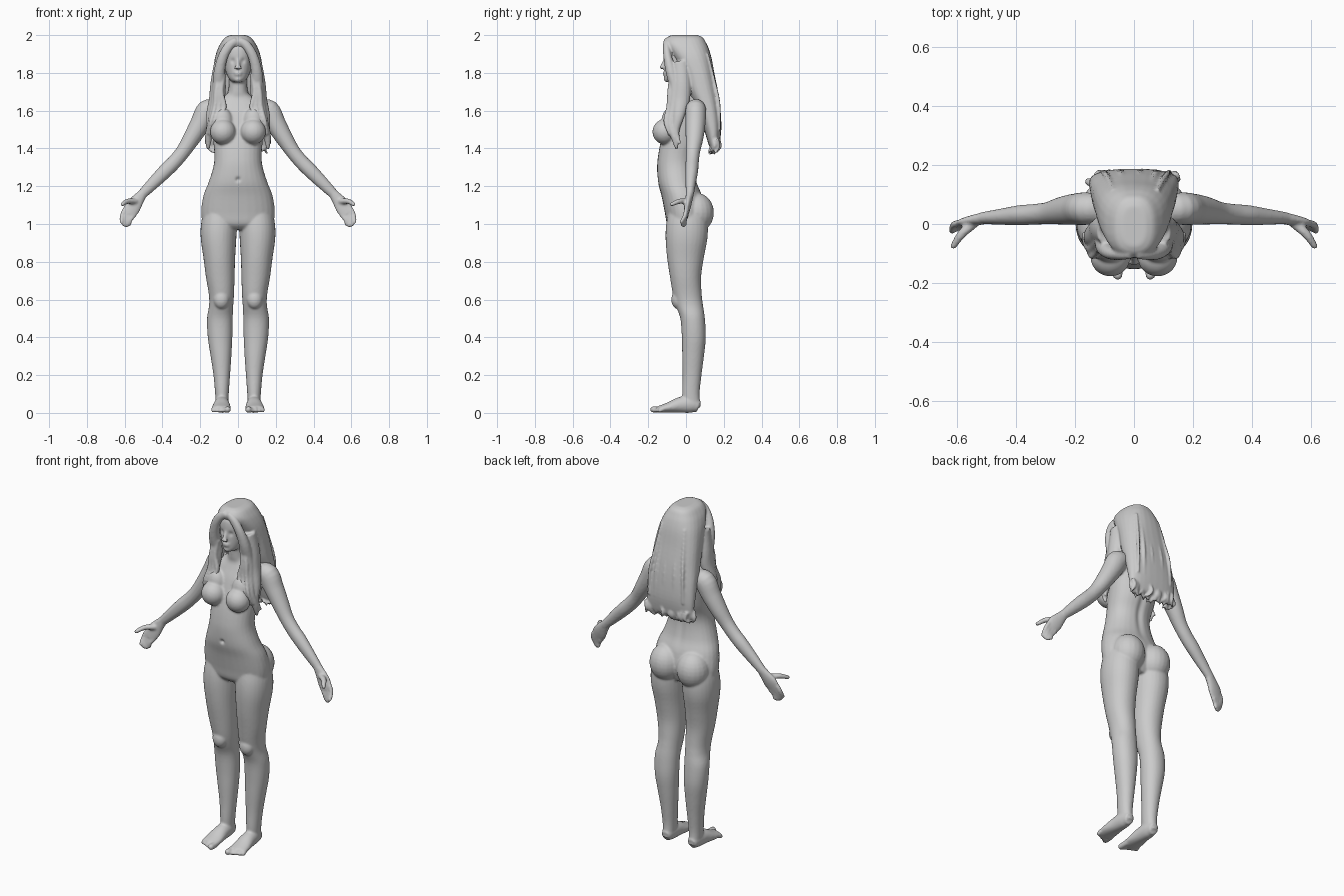
import bpy, bmesh, math, random
from mathutils import Vector, Matrix

random.seed(4)
N = 28


def spline(rows, steps=4):
    """Catmull-Rom through rows of numbers."""
    out = []
    for i in range(len(rows) - 1):
        a, b, c, d = (rows[max(i - 1, 0)], rows[i], rows[i + 1],
                      rows[min(i + 2, len(rows) - 1)])
        for k in range(steps):
            t = k / steps
            out.append([0.5 * (2 * q + (r - p) * t + (2 * p - 5 * q + 4 * r - s) * t * t
                               + (3 * q - p - 3 * r + s) * t ** 3)
                        for p, q, r, s in zip(a, b, c, d)])
    return out + [list(rows[-1])]


def skin(bm, rings):
    """Closed skin over (centre, u axis, v axis, power) rings."""
    loops = []
    for c, u, v, p in rings:
        loop = []
        for i in range(N):
            a = 2 * math.pi * i / N
            x, y = math.cos(a), math.sin(a)
            x = math.copysign(abs(x) ** (2 / p), x)
            y = math.copysign(abs(y) ** (2 / p), y)
            loop.append(bm.verts.new(c + u * x + v * y))
        loops.append(loop)
    for A, B in zip(loops, loops[1:]):
        for i in range(N):
            j = (i + 1) % N
            bm.faces.new((A[i], A[j], B[j], B[i]))
    bm.faces.new(loops[0][::-1])
    bm.faces.new(loops[-1])


def stack(bm, rows, side=1, power=2.2):
    """Level sections: z, centre x, half width, front y, back y."""
    skin(bm, [(Vector((side * x, (f + b) / 2, z)), Vector((w, 0, 0)),
               Vector((0, (b - f) / 2, 0)), power) for z, x, w, f, b in spline(rows)])


def ball(bm, x, y, z, rx, ry, rz):
    bmesh.ops.create_uvsphere(bm, u_segments=20, v_segments=14, radius=1,
                              matrix=Matrix.Translation((x, y, z)) @ Matrix.Diagonal((rx, ry, rz, 1)))


def tube(bm, rows, side=1, ref=(0, 1, 0)):
    """Tube along x, y, z with radius along ref and radius across it."""
    pts = spline(rows)
    pos = [Vector((side * p[0], p[1], p[2])) for p in pts]
    rings = []
    for i, p in enumerate(pts):
        t = (pos[min(i + 1, len(pos) - 1)] - pos[max(i - 1, 0)]).normalized()
        u = Vector(ref)
        u = (u - t * u.dot(t)).normalized()
        rings.append((pos[i], u * p[3], t.cross(u) * p[4], 2))
    skin(bm, rings)
    r = min(pts[-1][3:])
    ball(bm, *pos[-1], r, r, r)


def finish(bm, name, voxel, smooth):
    """Fuse all the parts into one smooth skin."""
    me = bpy.data.meshes.new(name)
    bm.to_mesh(me)
    bm.free()
    ob = bpy.data.objects.new(name, me)
    bpy.context.collection.objects.link(ob)
    m = ob.modifiers.new("fuse", 'REMESH')
    m.mode, m.voxel_size, m.use_smooth_shade = 'VOXEL', voxel, True
    m = ob.modifiers.new("soften", 'SMOOTH')
    m.factor, m.iterations = 0.5, smooth
    bpy.ops.object.select_all(action='DESELECT')
    ob.select_set(True)
    bpy.context.view_layer.objects.active = ob
    bpy.ops.object.convert(target='MESH')
    return ob


body = bmesh.new()
# torso and neck
stack(body, [(.97, 0, .13, -.07, .07), (1.0, 0, .18, -.10, .085), (1.06, 0, .195, -.112, .10),
             (1.15, 0, .183, -.13, .085), (1.22, 0, .156, -.148, .058), (1.30, 0, .131, -.153, .045),
             (1.36, 0, .125, -.148, .05), (1.43, 0, .13, -.135, .08), (1.50, 0, .137, -.115, .097),
             (1.58, 0, .145, -.09, .108), (1.635, 0, .135, -.065, .10), (1.67, 0, .085, -.052, .085),
             (1.70, 0, .052, -.055, .065), (1.79, 0, .05, -.06, .06)])
# head
stack(body, [(1.75, 0, .025, -.10, -.01), (1.765, 0, .045, -.112, .02), (1.80, 0, .063, -.114, .06),
             (1.85, 0, .075, -.114, .09), (1.90, 0, .08, -.116, .10), (1.94, 0, .078, -.108, .10),
             (1.97, 0, .05, -.08, .08)])
# nose, lips and chin
tube(body, [(0, -.108, 1.875, .010, .009), (0, -.118, 1.85, .011, .010), (0, -.13, 1.829, .010, .014)],
     ref=(0, 1, .3))
ball(body, 0, -.113, 1.801, .022, .011, .006)
ball(body, 0, -.112, 1.790, .019, .011, .007)
ball(body, 0, -.104, 1.766, .020, .014, .014)

for s in (-1, 1):
    # chest and seat
    ball(body, s * .08, -.112, 1.488, .068, .066, .067)
    ball(body, s * .082, -.085, 1.54, .055, .045, .075)
    ball(body, s * .088, .055, 1.06, .092, .093, .105)
    ball(body, s * .012, -.13, 1.827, .009, .009, .007)
    # legs
    stack(body, [(.03, .085, .032, -.015, .078), (.10, .085, .036, -.02, .072), (.20, .086, .044, -.018, .082),
                 (.30, .09, .055, -.02, .095), (.40, .095, .065, -.022, .105), (.50, .096, .068, -.03, .10),
                 (.57, .089, .064, -.055, .09), (.63, .088, .067, -.07, .083), (.72, .094, .076, -.085, .08),
                 (.82, .099, .084, -.10, .094), (.92, .103, .094, -.108, .113), (1.0, .101, .095, -.105, .115),
                 (1.08, .095, .085, -.09, .10)], s, 2.1)
    ball(body, s * .088, -.043, .60, .042, .035, .05)
    # feet
    tube(body, [(.085, .068, .032, .026, .03), (.085, .03, .045, .036, .045), (.086, -.03, .042, .042, .042),
                (.088, -.09, .029, .05, .028), (.088, -.14, .020, .05, .018)], s, (1, 0, 0))
    for i in range(5):
        x, r = .055 + .019 * i, .017 if i == 0 else .0115
        tip = -.173 + .009 * i
        tube(body, [(x, -.12, .022, r, r), (x, (tip - .12) / 2, .018, r, r), (x, tip, r + .001, r, r)], s, (1, 0, 0))
    # arms
    tube(body, [(.11, .05, 1.605, .048, .045), (.16, .052, 1.60, .055, .06), (.20, .05, 1.53, .053, .054),
                (.245, .045, 1.455, .047, .046), (.29, .037, 1.385, .038, .039), (.335, .033, 1.33, .035, .038),
                (.385, .03, 1.28, .034, .038), (.445, .025, 1.22, .028, .033), (.515, .02, 1.15, .020, .025)], s)
    # hands
    tube(body, [(.505, .02, 1.16, .021, .025), (.53, .015, 1.128, .019, .034), (.556, .008, 1.092, .017, .043),
                (.578, 0, 1.055, .013, .040)], s)
    for i in range(4):
        t = i / 3
        bx, bz = .553 + .047 * t, 1.043 + .034 * t
        tx, tz = .575 + .042 * t, .998 + .012 * t - .013 * math.sin(math.pi * t)
        tube(body, [(bx, .002, bz, .0125, .012), ((bx + tx) / 2 + .006, -.006, (bz + tz) / 2, .0115, .011),
                    (tx, -.005 - .02 * t, tz, .010, .0095)], s)
    tube(body, [(.545, .002, 1.12, .016, .018), (.585, -.035, 1.12, .014, .015),
                (.612, -.075, 1.104, .011, .011)], s, (0, 0, 1))

figure = finish(body, "body", .0062, 5)
# eye sockets, navel and spine groove pressed into the skin
dents = [(.03, -.115, 1.863, .013, .009), (-.03, -.115, 1.863, .013, .009), (0, -.153, 1.235, .011, .014)]
for v in figure.data.vertices:
    for x, y, z, r, depth in dents:
        d = (v.co - Vector((x, y, z))).length
        if d < 4 * r:
            v.co.y += depth * math.exp(-(d / r) ** 2)
    if v.co.y > .02 and 1.15 < v.co.z < 1.6:
        v.co.y -= .009 * math.exp(-(v.co.x / .018) ** 2) * math.sin(math.pi * (v.co.z - 1.15) / .45)

hair = bmesh.new()
# crown and long back fall
stack(hair, [(2.0, 0, .04, -.075, .06), (1.988, 0, .068, -.10, .088), (1.96, 0, .09, -.113, .106),
             (1.93, 0, .106, -.10, .12), (1.88, 0, .122, -.068, .135), (1.80, 0, .134, -.02, .15),
             (1.70, 0, .143, .01, .17), (1.60, 0, .15, .06, .183), (1.50, 0, .152, .095, .187),
             (1.42, 0, .146, .12, .176), (1.40, 0, .135, .13, .165)], power=2.5)
for s in (-1, 1):
    # locks framing the face and falling over the shoulders
    tube(hair, [(.008, -.103, 1.972, .014, .018), (.045, -.103, 1.945, .019, .024), (.078, -.098, 1.89, .022, .026),
                (.098, -.08, 1.81, .028, .03), (.10, -.06, 1.72, .028, .036), (.112, -.068, 1.62, .026, .034),
                (.135, -.082, 1.53, .022, .028), (.155, -.06, 1.46, .02, .02), (.158, -.05, 1.40, .008, .009)], s)
    tube(hair, [(.095, -.03, 1.86, .04, .03), (.11, -.02, 1.75, .045, .035), (.122, -.025, 1.66, .045, .032),
                (.148, -.04, 1.57, .03, .022), (.15, -.055, 1.49, .02, .02), (.17, -.035, 1.43, .008, .008)], s)
    for k in range(3):
        tube(hair, [(.075 + .012 * k, -.075, 1.79, .014, .012), (.088 + .014 * k, -.085, 1.70, .014, .012),
                    (.072 + .025 * k, -.09, 1.62, .014, .012), (.098 + .022 * k, -.108, 1.545, .012, .010),
                    (.125 + .016 * k, -.09, 1.46 + .01 * k, .006, .006)], s)
# ragged curled tips
for i in range(30):
    x = -.145 + .29 * i / 29
    y = .148 + random.uniform(-.022, .022)
    q = random.uniform(-.015, .015)
    tube(hair, [(x, y, 1.45, .012, .012), (x + q, y + .008, 1.41, .011, .010),
                (x - q, y - .008, 1.38 + random.uniform(-.008, .012), .006, .006)])
# raised strands down the back
for x in (-.10, -.045, .02, .075, .115):
    tube(hair, [(x * .7, .115, 1.90, .006, .006), (x * .85, .148, 1.76, .008, .008),
                (x, .174, 1.64, .008, .008), (x * 1.05, .179, 1.50, .006, .006)])
finish(hair, "long_hair", .006, 3)
